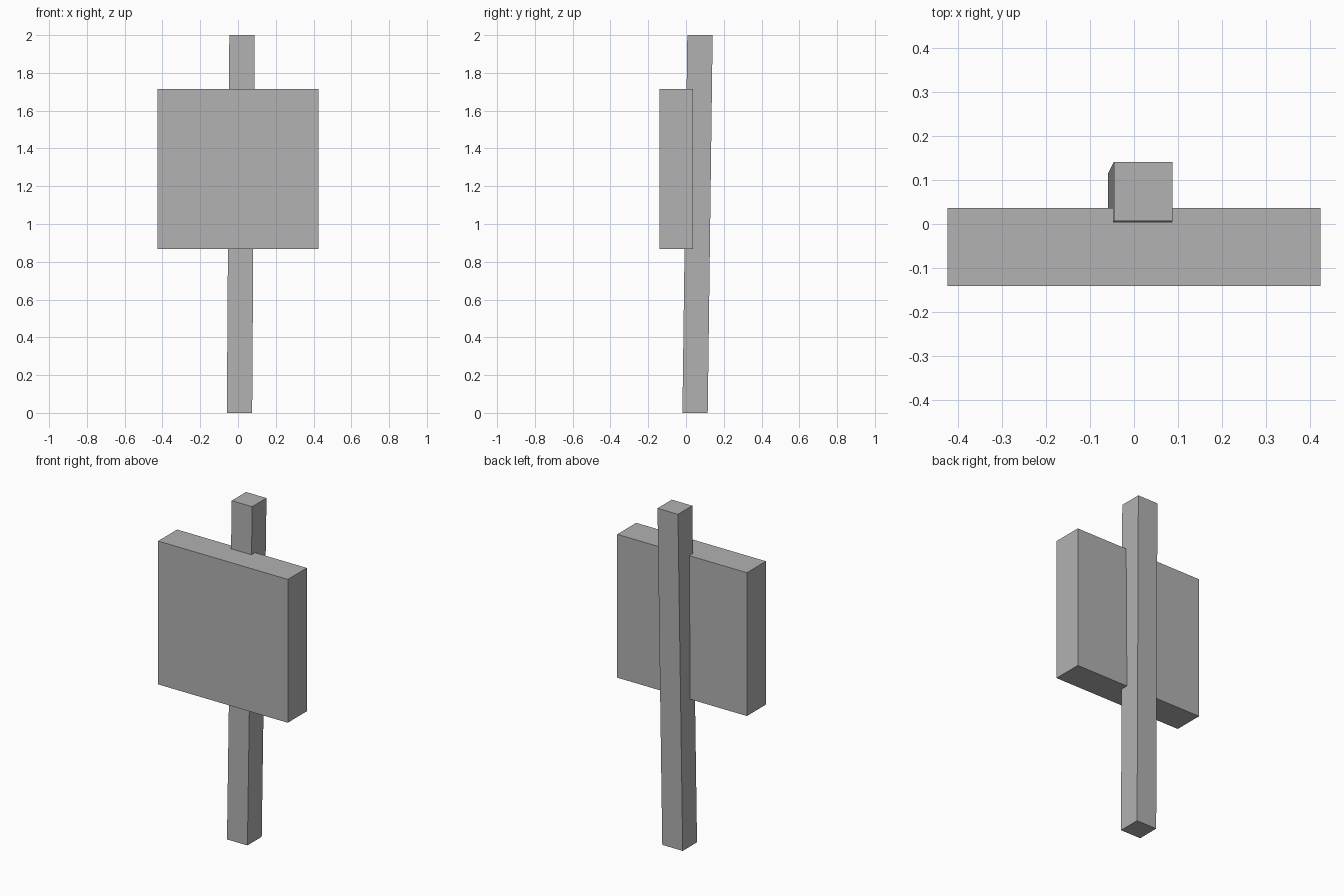
import bpy
import bmesh
from mathutils import Vector

if "Cube" in bpy.data.objects:
    bpy.data.objects.remove(bpy.data.objects["Cube"])

grey = bpy.data.materials.new("plain grey")
grey.diffuse_color = (0.445, 0.445, 0.445, 1)
grey.use_nodes = True
grey.node_tree.nodes["Principled BSDF"].inputs["Base Color"].default_value = grey.diffuse_color


def block(name, size, base, top):
    """Box of the given size between a base centre and a top centre, leaning if they differ."""
    base, top = Vector(base), Vector(top)
    bm = bmesh.new()
    bmesh.ops.create_cube(bm, size=1)
    for v in bm.verts:
        centre = top if v.co.z > 0 else base
        v.co = centre + Vector((v.co.x * size[0], v.co.y * size[1], 0))
    mesh = bpy.data.meshes.new(name)
    bm.to_mesh(mesh)
    bm.free()
    mesh.materials.append(grey)
    obj = bpy.data.objects.new(name, mesh)
    bpy.context.collection.objects.link(obj)
    return obj


# Slightly leaning square post
block("post", (0.134, 0.134), (0.008, 0.048, 0), (0.021, 0.074, 2))

# Upright board fixed to the front of the post
block("sign_board", (0.85, 0.178), (0, -0.052, 0.867), (0, -0.052, 1.716))
